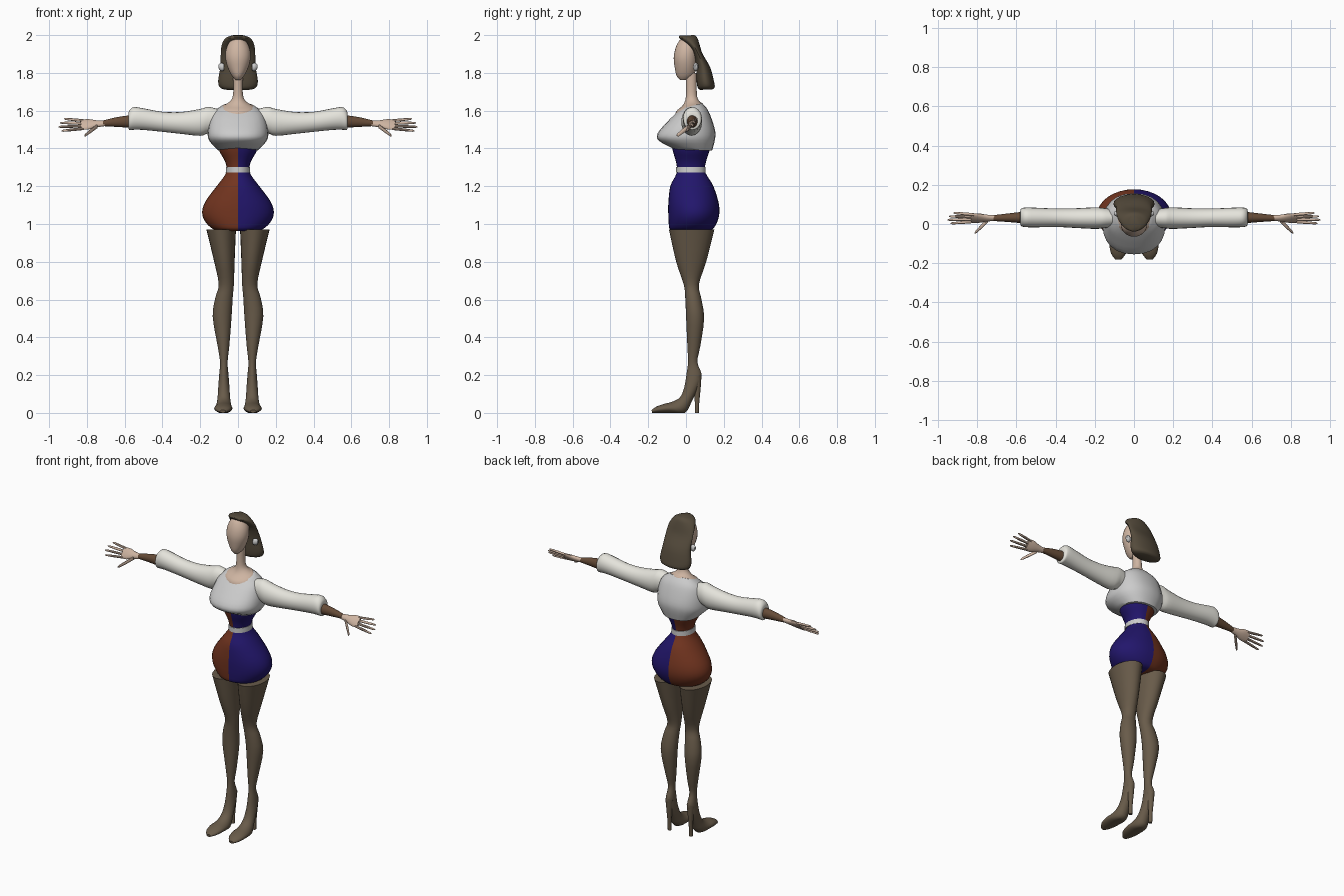
import bpy, bmesh, math
from mathutils import Vector as V


def material(name, rgb):
    m = bpy.data.materials.new(name)
    m.diffuse_color = (*rgb, 1)
    return m


SKIN = material("skin", (.62, .46, .36))
HAIR = material("hair_brown", (.09, .07, .045))
STOCKING = material("stocking_brown", (.14, .105, .068))
GLOVE = material("forearm_brown", (.13, .07, .038))
RUST = material("rust", (.17, .035, .014))
BLUE = material("deep_blue", (.016, .008, .15))
CREAM = material("cream", (.78, .77, .71))
PALE = material("pale_grey", (.6, .6, .6))


def resample(rings, steps):
    """Catmull-Rom interpolation between rows of numbers."""
    if steps < 2:
        return rings
    out = []
    for i in range(len(rings) - 1):
        a, b, c, d = (rings[max(0, min(len(rings) - 1, i + k))] for k in (-1, 0, 1, 2))
        for s in range(steps):
            t = s / steps
            out.append([.5 * (2 * q + (r - p) * t + (2 * p - 5 * q + 4 * r - w) * t * t
                              + (3 * q - p - 3 * r + w) * t ** 3)
                        for p, q, r, w in zip(a, b, c, d)])
    return out + [rings[-1]]


def loft(name, rings, mats=(), n=24, power=2, mirror=False):
    """Skin a list of (centre, u, v) ellipses into a capped solid."""
    bm = bmesh.new()
    loops = []
    for c, u, v in rings:
        loop = []
        for k in range(n):
            a = 2 * math.pi * k / n
            ca, sa = math.cos(a), math.sin(a)
            fu = math.copysign(abs(ca) ** (2 / power), ca)
            fv = math.copysign(abs(sa) ** (2 / power), sa)
            p = c + u * fu + v * fv
            p.z = max(p.z, 0)
            loop.append(bm.verts.new(p))
        loops.append(loop)
    for a, b in zip(loops, loops[1:]):
        for k in range(n):
            j = (k + 1) % n
            bm.faces.new((a[k], a[j], b[j], b[k]))
    bm.faces.new(loops[0])
    bm.faces.new(loops[-1])
    bmesh.ops.recalc_face_normals(bm, faces=bm.faces)
    if len(mats) == 2:  # left/right colour split
        bmesh.ops.bisect_plane(bm, geom=bm.verts[:] + bm.edges[:] + bm.faces[:],
                               plane_co=(0, 0, 0), plane_no=(1, 0, 0))
        for f in bm.faces:
            f.material_index = int(f.calc_center_median().x > 0)
    me = bpy.data.meshes.new(name)
    bm.to_mesh(me)
    bm.free()
    for m in mats:
        me.materials.append(m)
    ob = bpy.data.objects.new(name, me)
    bpy.context.collection.objects.link(ob)
    if mirror:
        ob.modifiers.new("mirror", 'MIRROR').use_mirror_merge = False
    bpy.ops.object.select_all(action='DESELECT')
    ob.select_set(True)
    bpy.context.view_layer.objects.active = ob
    bpy.ops.object.shade_smooth_by_angle(angle=math.radians(45))
    return ob


def body(name, rows, mats=(), steps=3, **kw):
    """Rows: centre x, half width, front y, front z, back y, back z."""
    rings = []
    for cx, rx, yf, zf, yb, zb in resample(rows, steps):
        f, b = V((cx, yf, zf)), V((cx, yb, zb))
        rings.append(((f + b) / 2, V((rx, 0, 0)), (b - f) / 2))
    return loft(name, rings, mats, **kw)


def level(rows):
    """Rows of z, front y, back y, half width for level rings."""
    return [(0, rx, yf, z, yb, z) for z, yf, yb, rx in rows]


def limb(name, rows, mat, tilt=0, steps=3, n=20):
    """Mirrored loft along x. Rows: x, y, z, half height, half depth."""
    up = V((0, math.sin(tilt), math.cos(tilt)))
    side = V((0, math.cos(tilt), -math.sin(tilt)))
    rings = [(V((x, y, z)), up * h, side * d) for x, y, z, h, d in resample(rows, steps)]
    return loft(name, rings, (mat,), n=n, mirror=True)


# Head, neck and hair
body("head", level([(1.762, -.03, .0, .012), (1.785, -.05, .04, .033), (1.83, -.06, .055, .055),
                    (1.88, -.065, .06, .067), (1.93, -.056, .06, .062), (1.97, -.036, .05, .04),
                    (1.985, -.015, .03, .012)]), (SKIN,))
body("neck_and_chest", [(0, .026, -.002, 1.80, .056, 1.80), (0, .025, 0, 1.70, .057, 1.70),
                        (0, .034, -.004, 1.655, .062, 1.665), (0, .06, -.02, 1.625, .075, 1.645),
                        (0, .088, -.052, 1.596, .09, 1.637), (0, .10, -.06, 1.56, .095, 1.60)], (SKIN,))
body("hair", [(0, .03, -.035, 1.997, .045, 2.0), (0, .065, -.036, 1.985, .06, 1.985),
              (0, .085, 0, 1.955, .072, 1.95), (0, .091, .035, 1.915, .088, 1.90),
              (0, .093, .052, 1.84, .128, 1.83), (0, .105, .056, 1.76, .148, 1.755),
              (0, .096, .062, 1.722, .152, 1.725), (0, .07, .075, 1.71, .14, 1.713)], (HAIR,))
limb("ear", [(.075, .05, 1.83, .018, .012), (.09, .052, 1.832, .022, .014),
             (.103, .054, 1.834, .01, .007)], PALE, n=12)

# Torso: blouse, two-tone corset, belt and shorts
body("blouse", [(0, .085, -.03, 1.608, .085, 1.64), (0, .13, -.062, 1.578, .115, 1.605),
                (0, .15, -.1, 1.54, .138, 1.55), (0, .16, -.15, 1.48, .155, 1.49),
                (0, .153, -.143, 1.44, .153, 1.445), (0, .108, -.06, 1.395, .138, 1.388)], power=2.3)
body("corset", level([(1.41, -.075, .13, .105), (1.38, -.068, .122, .096), (1.33, -.053, .106, .068),
                      (1.285, -.046, .097, .057)]), (RUST, BLUE))
body("belt", level([(1.302, -.053, .104, .063), (1.272, -.053, .104, .065)]), (PALE,), steps=1)
body("shorts", level([(1.28, -.045, .098, .059), (1.25, -.058, .115, .075), (1.2, -.083, .145, .113),
                      (1.12, -.093, .171, .172), (1.06, -.094, .177, .19), (1.01, -.092, .165, .172),
                      (.972, -.085, .14, .13), (.962, -.05, .10, .08)]), (RUST, BLUE), n=32)

# Leg running into the pointed shoe, plus the stiletto heel
body("leg_and_shoe", [
    (.089, .078, -.09, .97, .15, .97), (.072, .054, -.052, .80, .107, .80),
    (.062, .04, -.012, .68, .068, .68), (.074, .046, -.004, .61, .08, .61),
    (.084, .05, .0, .52, .096, .50), (.077, .031, .007, .36, .075, .35),
    (.075, .02, .011, .27, .06, .27), (.075, .024, .004, .215, .083, .205),
    (.075, .029, -.008, .14, .072, .15), (.075, .034, -.03, .085, .03, .06),
    (.076, .043, -.07, .06, -.005, .0), (.078, .048, -.115, .048, -.08, .0),
    (.079, .038, -.155, .034, -.145, .0), (.08, .015, -.182, .016, -.18, .0)],
    (STOCKING,), mirror=True)
body("stiletto_heel", [(.075, .025, .03, .18, .083, .205), (.075, .017, .042, .13, .078, .13),
                       (.075, .012, .046, .06, .071, .06), (.075, .011, .047, 0, .068, 0)],
     (STOCKING,), n=14, mirror=True)

# Arms
limb("sleeve", [(.11, .03, 1.55, .06, .045), (.16, .03, 1.55, .07, .052), (.2, .03, 1.538, .071, .055),
                (.3, .03, 1.535, .058, .05), (.4, .032, 1.541, .053, .047), (.5, .033, 1.555, .057, .05),
                (.55, .034, 1.559, .06, .05), (.575, .034, 1.55, .052, .045), (.58, .034, 1.546, .035, .03)], CREAM)
limb("forearm", [(.56, .033, 1.543, .034, .03), (.64, .032, 1.54, .026, .022),
                 (.715, .03, 1.533, .015, .015)], GLOVE)

# Hands, tilted so the thumb side points forward and down
TILT = .7
limb("palm", [(.70, .03, 1.533, .015, .013), (.75, .03, 1.53, .022, .014), (.79, .03, 1.528, .034, .013),
              (.83, .03, 1.526, .035, .009)], SKIN, tilt=TILT, n=14)


def digit(name, a, b, r):
    a, b = V(a), V(b)
    rows = [(*a.lerp(b, t), r * s, r * s) for t, s in ((0, 1), (.5, 1), (.93, .75), (1, .3))]
    limb(name, rows, SKIN, steps=1, n=8)


for i, (name, tip) in enumerate((("index_finger", .935), ("middle_finger", .95),
                                 ("ring_finger", .942), ("little_finger", .92))):
    k = -1 + i * 2 / 3
    sy, sz = math.sin(TILT), math.cos(TILT)
    digit(name, (.815, .03 + k * .027 * sy, 1.526 + k * .027 * sz),
          (tip, .03 + k * .042 * sy, 1.525 + k * .042 * sz), .0075)
digit("thumb", (.745, .018, 1.518), (.812, -.046, 1.468), .011)
